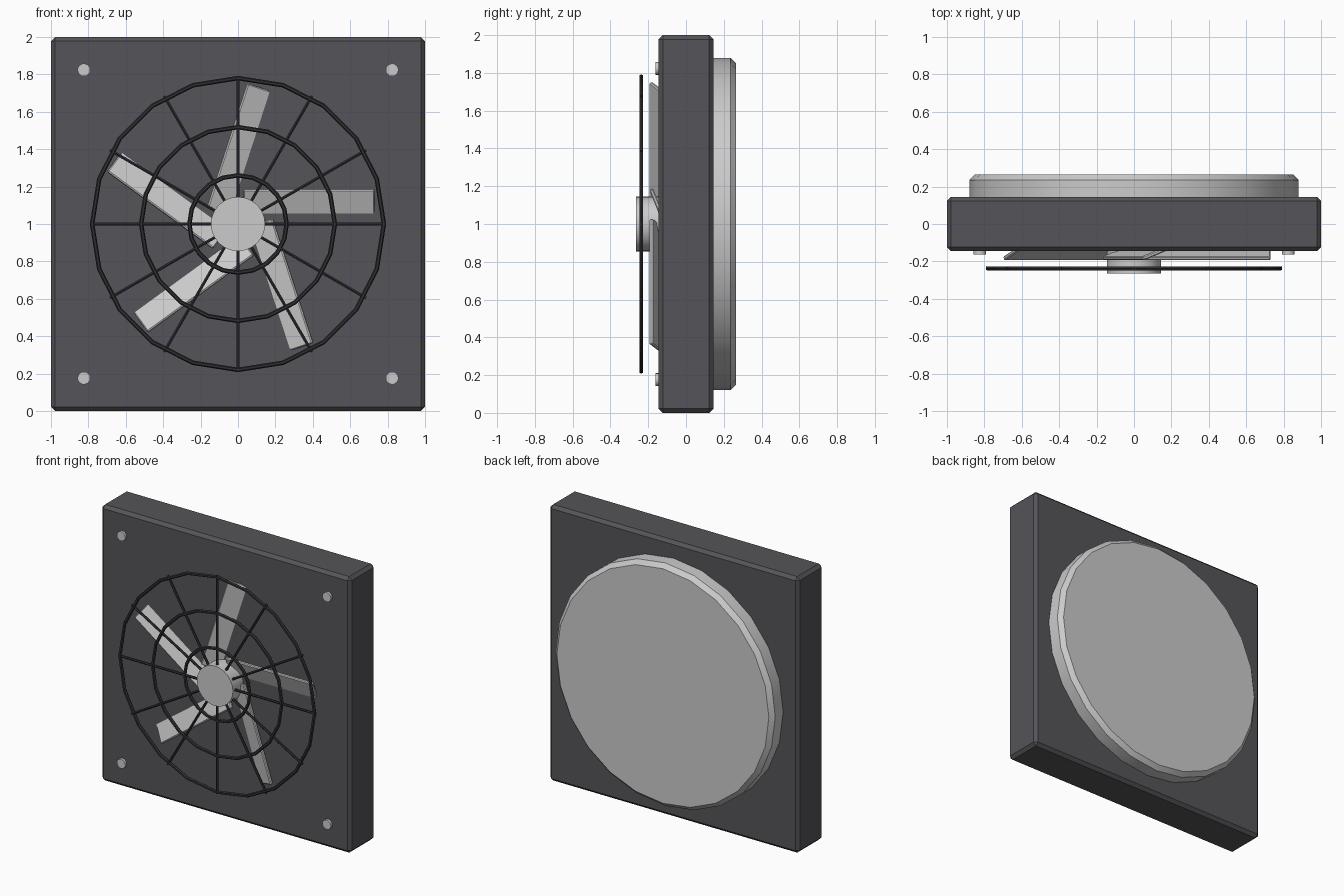
import bpy, math
from mathutils import Matrix, Vector

if "Cube" in bpy.data.objects:
    bpy.data.objects.remove(bpy.data.objects["Cube"])

CENTRE = Vector((0, 0, 1))


def paint(name, rgb):
    m = bpy.data.materials.new(name)
    m.diffuse_color = (*rgb, 1)
    m.use_nodes = True
    m.node_tree.nodes["Principled BSDF"].inputs["Base Color"].default_value = m.diffuse_color
    return m


dark = paint("dark_grey", (0.09, 0.09, 0.10))
black = paint("guard_black", (0.03, 0.03, 0.035))
light = paint("light_grey", (0.55, 0.55, 0.57))


def finish(name, mat, bevel=0, smooth=False):
    o = bpy.context.object
    o.name = name
    o.data.materials.append(mat)
    if bevel:
        b = o.modifiers.new("bevel", 'BEVEL')
        b.width, b.segments = bevel, 1
        b.limit_method = 'ANGLE'
    if smooth:
        bpy.ops.object.shade_smooth_by_angle(angle=math.radians(35))
    return o


def box(name, size, mat, bevel):
    bpy.ops.mesh.primitive_cube_add(size=1)
    bpy.context.object.data.transform(Matrix.Diagonal((*size, 1)))
    return finish(name, mat, bevel)


def disc(name, x, z, r, y0, y1, sides, mat, bevel=0):
    # cylinder running along y
    bpy.ops.mesh.primitive_cylinder_add(
        vertices=sides, radius=r, depth=y1 - y0,
        location=(x, (y0 + y1) / 2, z), rotation=(math.pi / 2, 0, 0))
    return finish(name, mat, bevel, True)


# square housing and round cover on the back
box("housing", (2, 0.29, 2), dark, 0.022).location = CENTRE
disc("back_cover", 0, 1, 0.88, 0.10, 0.265, 24, light, 0.03)

# hub and five pitched blades
disc("hub", 0, 1, 0.145, -0.265, -0.10, 24, light)
for i in range(5):
    blade = box(f"blade_{i + 1}", (0.70, 0.022, 0.40), light, 0.006)
    blade.matrix_world = (Matrix.Translation(CENTRE)
                          @ Matrix.Rotation(-i * math.tau / 5, 4, 'Y')
                          @ Matrix.Translation((0.38, -0.11, 0))
                          @ Matrix.Rotation(math.radians(22), 4, 'X'))

# wire guard: three rings and twelve spokes
GUARD_Y = -0.237
for n, r in (("outer", 0.78), ("middle", 0.518), ("inner", 0.26)):
    bpy.ops.mesh.primitive_torus_add(
        major_radius=r, minor_radius=0.012, major_segments=20, minor_segments=6,
        location=(0, GUARD_Y, 1), rotation=(math.pi / 2, 0, 0))
    finish(f"guard_ring_{n}", black, smooth=True)
for i in range(12):
    a = i * math.tau / 12
    bpy.ops.mesh.primitive_cylinder_add(vertices=6, radius=0.009, depth=0.68)
    spoke = finish(f"guard_spoke_{i + 1}", black)
    spoke.matrix_world = (Matrix.Translation((0, GUARD_Y, 1))
                          @ Matrix.Rotation(a, 4, 'Y')
                          @ Matrix.Translation((0, 0, 0.45)))

# corner screws
for x in (-0.824, 0.824):
    for z in (-0.824, 0.824):
        disc("corner_screw", x, 1 + z, 0.034, -0.162, -0.12, 16, light)
